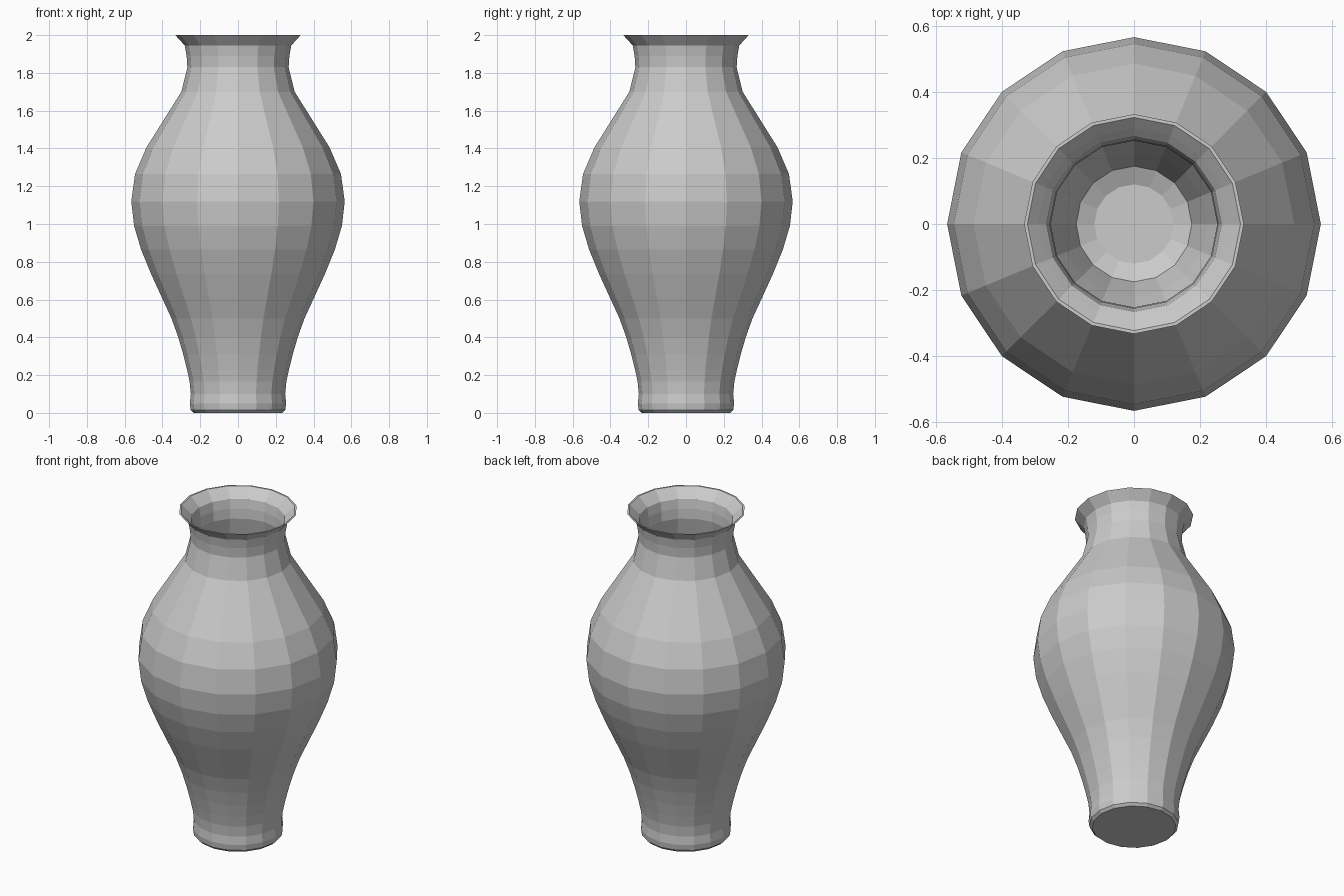
import bpy, bmesh
from math import cos, sin, tau

SIDES = 16

# Outer wall profile (radius, height), foot to rim
outer = [(0.235, 0.0), (0.25, 0.015), (0.255, 0.05), (0.25, 0.10), (0.256, 0.165),
         (0.27, 0.23), (0.29, 0.31), (0.316, 0.40), (0.352, 0.50), (0.405, 0.615),
         (0.46, 0.735), (0.513, 0.865), (0.55, 0.99), (0.565, 1.12), (0.545, 1.265),
         (0.485, 1.405), (0.30, 1.70), (0.268, 1.83), (0.272, 1.89), (0.282, 1.945),
         (0.332, 2.0)]

# Inner wall profile, rim down to the rounded floor
inner = [(0.322, 2.0), (0.29, 1.97), (0.265, 1.945), (0.255, 1.89), (0.252, 1.83),
         (0.28, 1.70), (0.462, 1.405), (0.522, 1.265), (0.541, 1.12), (0.526, 0.99),
         (0.488, 0.865), (0.434, 0.735), (0.378, 0.615), (0.323, 0.50), (0.284, 0.40),
         (0.253, 0.31), (0.222, 0.23), (0.195, 0.15), (0.175, 0.09), (0.12, 0.065)]


def lathe(name, profile):
    """Revolve a profile around z and close both ends with flat caps."""
    bm = bmesh.new()
    rings = [[bm.verts.new((r * cos(tau * i / SIDES), r * sin(tau * i / SIDES), z))
              for i in range(SIDES)] for r, z in profile]
    for a, b in zip(rings, rings[1:]):
        for i in range(SIDES):
            j = (i + 1) % SIDES
            bm.faces.new((a[i], a[j], b[j], b[i]))
    bm.faces.new(rings[0][::-1])
    bm.faces.new(rings[-1])
    bmesh.ops.recalc_face_normals(bm, faces=bm.faces)
    mesh = bpy.data.meshes.new(name)
    bm.to_mesh(mesh)
    bm.free()
    obj = bpy.data.objects.new(name, mesh)
    bpy.context.collection.objects.link(obj)
    return obj


# Hollow faceted vase
lathe("vase", outer + inner)
